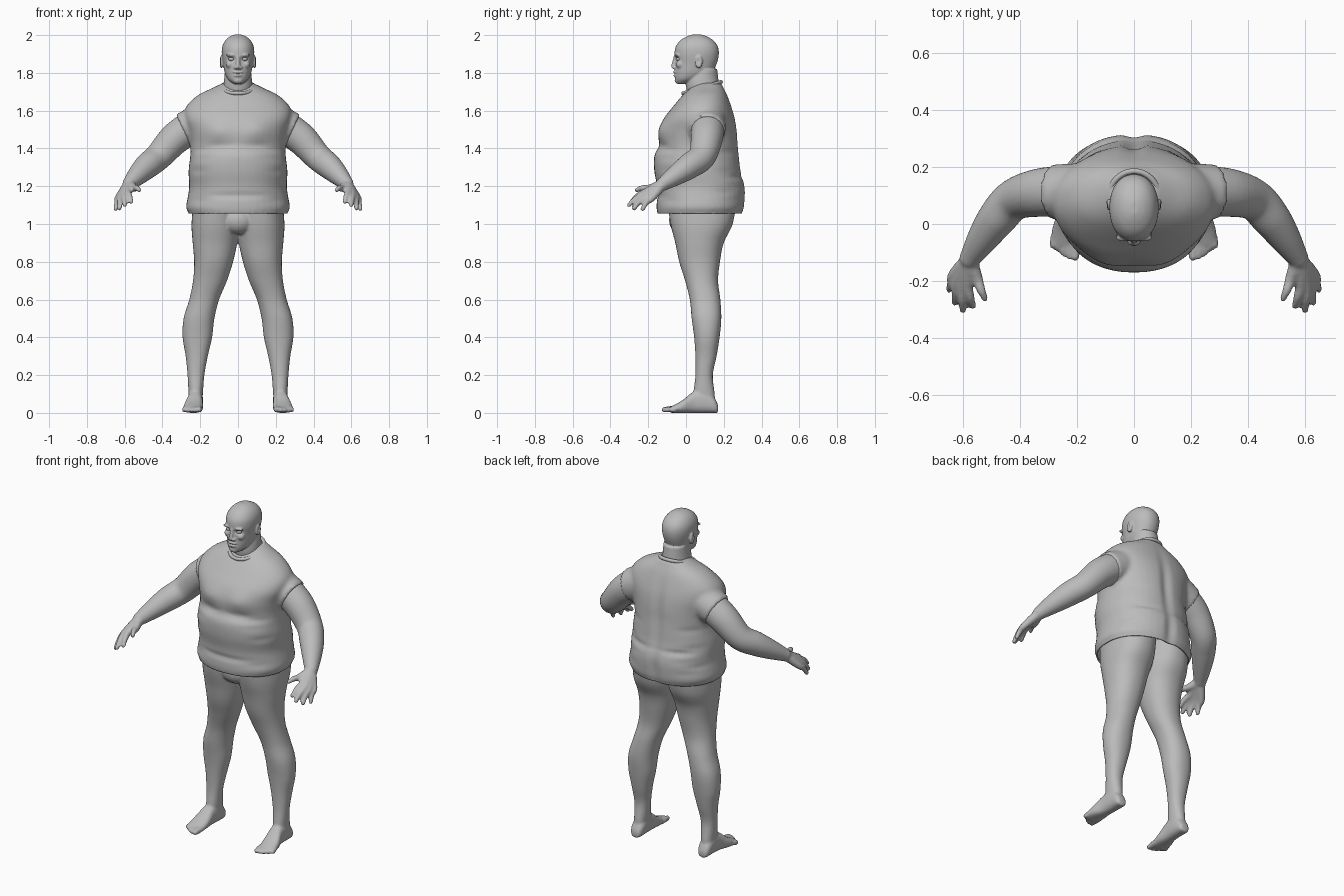
import bpy
import bmesh
import math
import random
from mathutils import Matrix, Vector

default_cube = bpy.data.objects.get("Cube")
if default_cube:
    bpy.data.objects.remove(default_cube, do_unlink=True)

random.seed(4)
grey = bpy.data.materials.new("plain grey")
grey.use_nodes = True
grey.diffuse_color = (0.5, 0.5, 0.5, 1)
grey.node_tree.nodes["Principled BSDF"].inputs["Base Color"].default_value = grey.diffuse_color


def smooth_rows(rows, steps=6):
    """Catmull-Rom interpolation of equal-length tuples."""
    rows = [Vector(r) for r in rows]
    result = []
    for i in range(len(rows) - 1):
        a, b, c, d = (rows[max(0, min(len(rows) - 1, i + k))] for k in (-1, 0, 1, 2))
        for s in range(steps):
            t = s / steps
            result.append(b + (c - a) * (t / 2) + (a * 2 - b * 5 + c * 4 - d) * (t * t / 2)
                          + (b * 3 - a - c * 3 + d) * (t ** 3 / 2))
    return result + [rows[-1]]


def loft(bm, rings, power=2.0, sides=40):
    """Closed skin over superellipse rings given as (centre, u, v)."""
    loops = []
    for centre, u, v in rings:
        loop = []
        for k in range(sides):
            angle = math.tau * k / sides
            c, s = math.cos(angle), math.sin(angle)
            loop.append(bm.verts.new(centre + u * math.copysign(abs(c) ** (2 / power), c)
                                     + v * math.copysign(abs(s) ** (2 / power), s)))
        loops.append(loop)
    for a, b in zip(loops, loops[1:]):
        for k in range(sides):
            n = (k + 1) % sides
            bm.faces.new((a[k], a[n], b[n], b[k]))
    bm.faces.new(loops[0][::-1])
    bm.faces.new(loops[-1])


def stack(bm, rows, power=2.0):
    """Loft upward through rows of (z, x min, x max, y min, y max)."""
    loft(bm, [(Vector(((x0 + x1) / 2, (y0 + y1) / 2, z)), Vector(((x1 - x0) / 2, 0, 0)),
               Vector((0, (y1 - y0) / 2, 0))) for z, x0, x1, y0, y1 in smooth_rows(rows)], power)


def central(rows):
    return [(z, -w, w, y0, y1) for z, w, y0, y1 in rows]


def ball(bm, centre, size):
    bmesh.ops.create_uvsphere(bm, u_segments=24, v_segments=16, radius=1,
                              matrix=Matrix.LocRotScale(Vector(centre), None, Vector(size)))


def tube(bm, rows, round_ends=True):
    """Round limb through rows of (x, y, z, radius)."""
    rows = smooth_rows(rows)
    rings = []
    for i, row in enumerate(rows):
        along = rows[min(i + 1, len(rows) - 1)].xyz - rows[max(i - 1, 0)].xyz
        u = along.cross(Vector((0, 0, 1))).normalized()
        rings.append((row.xyz, u * row.w, u.cross(along).normalized() * row.w))
    loft(bm, rings, sides=24)
    if round_ends:
        for row in (rows[0], rows[-1]):
            ball(bm, row.xyz, [row.w] * 3)


def mirror(bm):
    copy = bmesh.ops.duplicate(bm, geom=bm.verts[:] + bm.edges[:] + bm.faces[:])["geom"]
    for v in copy:
        if isinstance(v, bmesh.types.BMVert):
            v.co.x *= -1
    bmesh.ops.reverse_faces(bm, faces=[f for f in copy if isinstance(f, bmesh.types.BMFace)])


def finish(bm, name, voxel=None, passes=3):
    """Make an object; fuse its volumes when a voxel size is given."""
    mesh = bpy.data.meshes.new(name)
    bm.to_mesh(mesh)
    bm.free()
    obj = bpy.data.objects.new(name, mesh)
    bpy.context.collection.objects.link(obj)
    if voxel:
        fuse = obj.modifiers.new("fuse", "REMESH")
        fuse.mode, fuse.voxel_size = "VOXEL", voxel
        relax = obj.modifiers.new("relax", "SMOOTH")
        relax.factor, relax.iterations = 0.5, passes
        graph = bpy.context.evaluated_depsgraph_get()
        obj.data = bpy.data.meshes.new_from_object(obj.evaluated_get(graph))
        obj.modifiers.clear()
    obj.data.materials.clear()
    obj.data.materials.append(grey)
    obj.data.shade_smooth()
    return obj


def sculpt(obj, strokes):
    """Soft pushes, each (centre, reach, push), repeated on both sides."""
    both = []
    for centre, reach, push in strokes:
        for side in ((1, -1) if centre[0] else (1,)):
            both.append((Vector((centre[0] * side, *centre[1:])), reach,
                         Vector((push[0] * side, *push[1:]))))
    for v in obj.data.vertices:
        move = Vector()
        for centre, reach, push in both:
            d = sum(((p - q) / r) ** 2 for p, q, r in zip(v.co, centre, reach))
            if d < 8:
                move += push * math.exp(-d)
        v.co += move


# Legs, feet, arms and hands, fused into one skin
bm = bmesh.new()
stack(bm, [(.02, .192, .26, .05, .155), (.1, .186, .262, .04, .152), (.2, .178, .267, .05, .142),
           (.3, .16, .277, .05, .162), (.4, .137, .293, .043, .178), (.5, .125, .288, .03, .187),
           (.6, .1, .258, .02, .182), (.7, .058, .238, -.005, .17), (.8, .026, .232, -.036, .18),
           (.9, .004, .24, -.057, .2), (1, -.01, .246, -.082, .247), (1.13, -.01, .235, -.1, .27)], 2.2)
foot = [(.17, .225, .022, .04), (.15, .225, .036, .08), (.1, .225, .04, .12),
        (.04, .228, .041, .112), (-.02, .236, .051, .066), (-.075, .24, .05, .036)]
loft(bm, [(Vector((x, y, h / 2)), Vector((w, 0, 0)), Vector((0, 0, h / 2)))
          for y, x, w, h in smooth_rows(foot)], 2.5)
for i in range(5):
    x, size = .204 + .02 * i, .017 - .0015 * i
    tube(bm, [(x, -.05, .022, size), (x, -.08, .02, size), (x + .002, -.115 + .003 * i * i, size, size * .85)])
tube(bm, [(.22, .115, 1.53, .09), (.33, .11, 1.455, .085), (.42, .085, 1.358, .073),
          (.48, .02, 1.308, .068), (.53, -.05, 1.26, .055), (.575, -.12, 1.213, .037)])
wrist = Vector((.577, -.125, 1.21))
for knuckle, tip in (((.583, -.215, 1.168), (.565, -.288, 1.118)),
                     ((.604, -.217, 1.157), (.6, -.302, 1.1)),
                     ((.62, -.202, 1.147), (.627, -.275, 1.083)),
                     ((.632, -.178, 1.14), (.648, -.23, 1.079)),
                     ((.55, -.19, 1.19), (.523, -.26, 1.18))):
    middle = (Vector(knuckle) + Vector(tip)) / 2 + Vector((0, -.005, .006))
    tube(bm, [(*wrist, .029), (*knuckle, .02), (*middle, .0155), (*tip, .012)])
mirror(bm)
ball(bm, (0, -.02, 1.02), (.09, .07, .075))
finish(bm, "body_skin", .0075)

# Head, neck, ears and facial forms
bm = bmesh.new()
ball(bm, (.088, .068, 1.858), (.011, .02, .034))
ball(bm, (.013, -.062, 1.828), (.01, .012, .009))
ball(bm, (.034, -.048, 1.893), (.03, .014, .008))
ball(bm, (.042, -.03, 1.845), (.022, .024, .022))
mirror(bm)
stack(bm, central([(1.742, .022, -.048, 0), (1.765, .052, -.057, .07), (1.8, .07, -.06, .135),
                   (1.85, .079, -.058, .163), (1.9, .086, -.061, .174), (1.94, .083, -.054, .168),
                   (1.972, .067, -.03, .145), (1.993, .042, .005, .11), (2.003, .015, .035, .08)]), 2.15)
stack(bm, central([(1.6, .09, .04, .19), (1.7, .08, .006, .18), (1.76, .074, .002, .172),
                   (1.82, .068, .03, .165)]))
tube(bm, [(0, -.056, 1.885, .01), (0, -.064, 1.855, .01), (0, -.067, 1.834, .012)])
ball(bm, (0, -.057, 1.803), (.027, .012, .008))
ball(bm, (0, -.056, 1.788), (.023, .012, .008))
ball(bm, (0, -.046, 1.76), (.025, .014, .016))
head = finish(bm, "head", .005, 2)
sculpt(head, [((.034, -.06, 1.873), (.02, .03, .012), (0, .012, 0)),
              ((0, -.066, 1.7955), (.028, .02, .004), (0, .007, 0)),
              ((.1, .064, 1.862), (.012, .01, .018), (-.009, 0, 0))])

# Eyes
bm = bmesh.new()
ball(bm, (.034, -.037, 1.873), (.016, .015, .011))
mirror(bm)
finish(bm, "eyes")

# Loose shirt with an open hem
bm = bmesh.new()
tube(bm, [(.13, .11, 1.57, .1), (.215, .112, 1.527, .1), (.289, .112, 1.493, .096)], False)
mirror(bm)
stack(bm, central([(.98, .25, -.13, .28), (1.06, .262, -.152, .3), (1.09, .275, -.156, .31),
                   (1.19, .259, -.153, .314), (1.28, .262, -.168, .292), (1.36, .253, -.168, .283),
                   (1.42, .252, -.146, .277), (1.49, .262, -.142, .272), (1.56, .283, -.116, .26),
                   (1.62, .275, -.07, .242), (1.68, .215, -.02, .22), (1.72, .135, .02, .2),
                   (1.747, .08, .06, .187)]), 2.2)
shirt = finish(bm, "shirt", .012)
folds = [((0, .28, 1.42), (.03, .1, .2), (0, -.014, 0)),
         ((0, .31, 1.12), (.03, .1, .1), (0, -.012, 0)),
         ((.1, -.13, 1.5), (.07, .08, .05), (0, -.012, 0)),
         ((.11, -.14, 1.41), (.09, .08, .025), (0, .012, 0)),
         ((0, -.15, 1.15), (.2, .08, .015), (0, .008, 0)),
         ((.15, .27, 1.25), (.1, .1, .015), (0, -.01, 0))]
for _ in range(10):
    folds.append(((random.uniform(.12, .26), random.choice((-.1, .23)), random.uniform(1.1, 1.45)),
                  (.07, .08, .018), (-.006, 0, 0)))
sculpt(shirt, folds)
bm = bmesh.new()
bm.from_mesh(shirt.data)
bmesh.ops.bisect_plane(bm, geom=bm.verts[:] + bm.edges[:] + bm.faces[:], plane_co=(0, 0, 1.055),
                       plane_no=(0, 0, -1), clear_outer=True)
bm.to_mesh(shirt.data)
bm.free()
cloth = shirt.modifiers.new("cloth thickness", "SOLIDIFY")
cloth.thickness, cloth.offset = .008, -1

# Neckline band, dipping at the front
bm = bmesh.new()
band = []
for k in range(25):
    a = math.tau * k / 24
    c, s = math.cos(a), math.sin(a)
    band.append((.09 * c, .085 + .1 * s, 1.722 + .03 * s, .01))
tube(bm, band, False)
finish(bm, "collar")
